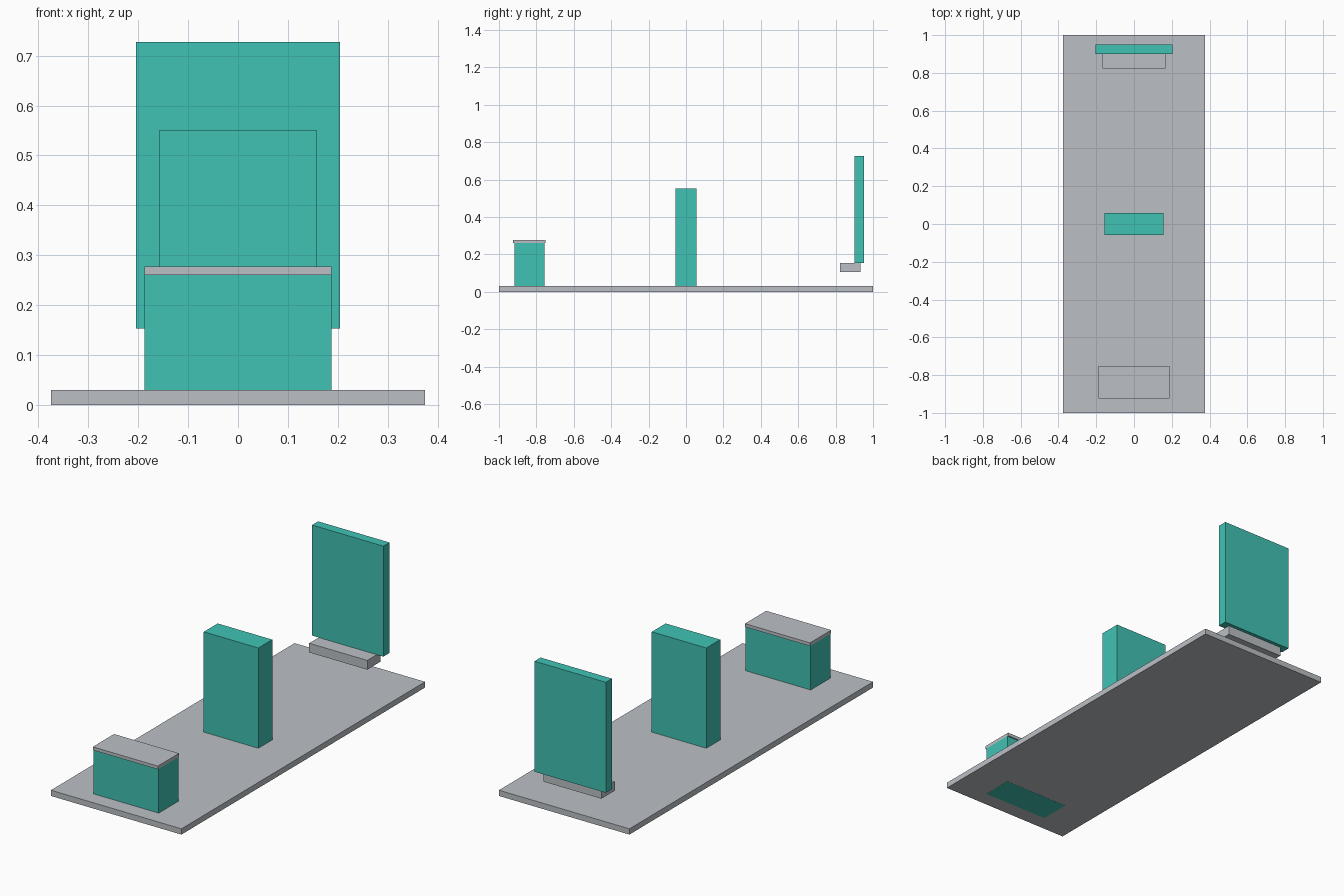
import bpy
import bmesh
from mathutils import Vector

cube = bpy.data.objects.get("Cube")
if cube:
    bpy.data.objects.remove(cube, do_unlink=True)


def make_material(name, rgb):
    mat = bpy.data.materials.new(name)
    mat.use_nodes = True
    colour = (*rgb, 1.0)
    mat.diffuse_color = colour
    mat.node_tree.nodes["Principled BSDF"].inputs["Base Color"].default_value = colour
    return mat


teal = make_material("teal", (0.052, 0.54, 0.456))
grey = make_material("light grey", (0.50, 0.53, 0.56))


def make_box(name, half_width, y_range, z_range, mat):
    """Box centred on x = 0, spanning the given y and z ranges."""
    low = Vector((-half_width, y_range[0], z_range[0]))
    high = Vector((half_width, y_range[1], z_range[1]))
    bm = bmesh.new()
    bmesh.ops.create_cube(bm, size=1)
    bmesh.ops.scale(bm, vec=high - low, verts=bm.verts)
    mesh = bpy.data.meshes.new(name)
    bm.to_mesh(mesh)
    bm.free()
    mesh.materials.append(mat)
    obj = bpy.data.objects.new(name, mesh)
    obj.location = (low + high) / 2
    bpy.context.collection.objects.link(obj)
    return obj


# Floor slab
make_box("base_plate", 0.375, (-1, 1), (0, 0.03), grey)

# Low box with a thin lid; it passes through to the underside of the slab
make_box("front_box", 0.187, (-0.918, -0.757), (-0.0005, 0.26), teal)
make_box("front_box_lid", 0.187, (-0.925, -0.751), (0.26, 0.277), grey)

# Upright block in the middle
make_box("middle_block", 0.157, (-0.057, 0.057), (0.005, 0.551), teal)

# Raised ledge with the tall panel standing on its rear edge
make_box("rear_ledge", 0.167, (0.823, 0.933), (0.105, 0.153), grey)
make_box("rear_panel", 0.205, (0.901, 0.951), (0.153, 0.727), teal)
